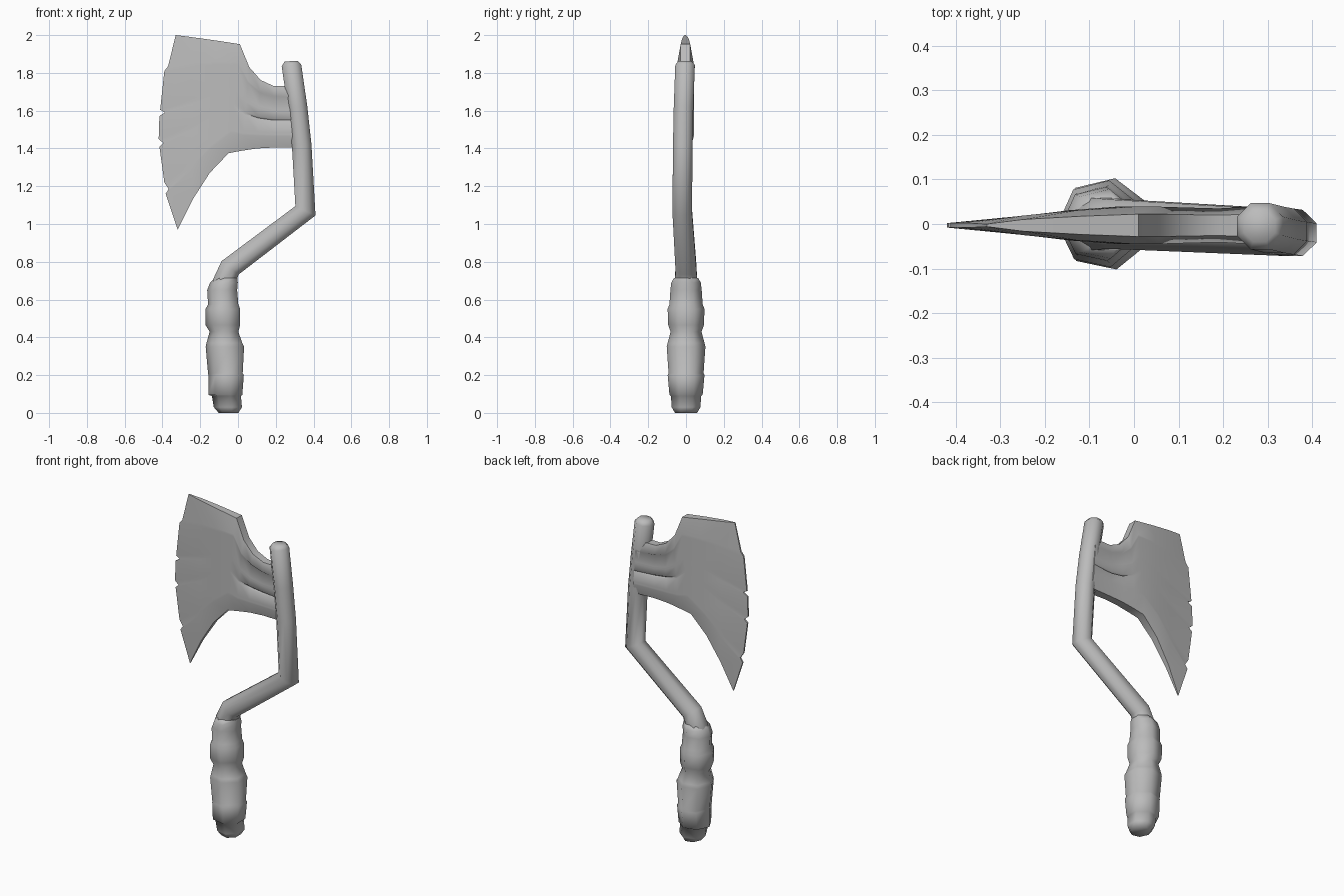
import bpy, bmesh, math
from mathutils import Vector

cube = bpy.data.objects.get("Cube")
if cube:
    bpy.data.objects.remove(cube, do_unlink=True)

GREY = (0.5, 0.5, 0.5, 1)
metal = bpy.data.materials.new("plain grey")
metal.use_nodes = True
metal.diffuse_color = GREY
metal.node_tree.nodes["Principled BSDF"].inputs["Base Color"].default_value = GREY


def finish(bm, name, angle):
    """Turn a bmesh into a smooth shaded object."""
    bmesh.ops.recalc_face_normals(bm, faces=bm.faces)
    mesh = bpy.data.meshes.new(name)
    bm.to_mesh(mesh)
    bm.free()
    mesh.materials.append(metal)
    obj = bpy.data.objects.new(name, mesh)
    bpy.context.collection.objects.link(obj)
    bpy.ops.object.select_all(action='DESELECT')
    obj.select_set(True)
    bpy.context.view_layer.objects.active = obj
    bpy.ops.object.shade_smooth_by_angle(angle=math.radians(angle))


def loft(name, rings, sides, phase, angle):
    """Skin rings given as (centre, side axis, x radius, y radius)."""
    bm = bmesh.new()
    loops = []
    for centre, axis, rx, ry in rings:
        loop = []
        for k in range(sides):
            a = math.tau * k / sides + phase
            offset = axis * rx * math.cos(a) + Vector((0, ry * math.sin(a), 0))
            loop.append(bm.verts.new(centre + offset))
        loops.append(loop)
    for lower, upper in zip(loops, loops[1:]):
        for k in range(sides):
            n = (k + 1) % sides
            bm.faces.new((lower[k], lower[n], upper[n], upper[k]))
    bm.faces.new(loops[0])
    bm.faces.new(loops[-1])
    finish(bm, name, angle)


# Bent shaft: (x, y, z, radius), mitred at every bend
path = [(-.085, 0, .6, .06), (-.075, 0, .69, .064), (-.042, 0, .768, .06),
        (.357, -.02, 1.07, .056), (.337, -.017, 1.42, .056),
        (.315, -.013, 1.62, .056), (.283, -.005, 1.84, .056), (.282, -.005, 1.862, .038)]
points = [Vector(p[:3]) for p in path]
rings = []
for i, p in enumerate(points):
    before = (p - points[max(i - 1, 0)]).normalized()
    after = (points[min(i + 1, len(points) - 1)] - p).normalized()
    tangent = (before + after).normalized()
    mitre = 1 / max(tangent.dot(after if after.length else before), .7)
    axis = Vector((tangent.z, 0, -tangent.x)).normalized()
    rings.append((p, axis, path[i][3] * mitre, path[i][3]))
loft("shaft", rings, 8, math.pi / 8, 60)

# Wrapped grip: (z, left edge, right edge, depth radius)
profile = [(0, -.10, .005, .06), (.03, -.125, .025, .078), (.09, -.135, .02, .082),
           (.095, -.153, .028, .09), (.20, -.153, .036, .1), (.21, -.155, .03, .095),
           (.35, -.167, .038, .105), (.37, -.163, .028, .1), (.43, -.147, .006, .084),
           (.465, -.168, .017, .097), (.55, -.168, .017, .1), (.575, -.155, .006, .09),
           (.65, -.16, .0, .085), (.69, -.145, .003, .08), (.715, -.12, .0, .065)]
rings = [(Vector(((a + b) / 2, 0, z)), Vector((1, 0, 0)), (b - a) / 2 * 1.04, d)
         for z, a, b, d in profile]
loft("grip", rings, 7, math.radians(78), 65)

# Blade: top and bottom outlines from cutting edge to shaft, with half thickness
top = [(-.33, 2), (-.25, 1.99), (-.12, 1.972), (.01, 1.952),
       (.06, 1.83), (.12, 1.762), (.19, 1.73), (.31, 1.73)]
bottom = [(-.32, .97), (-.24, 1.13), (-.15, 1.27), (-.05, 1.375),
          (.02, 1.388), (.1, 1.4), (.19, 1.405), (.33, 1.405)]
thick = [.005, .022, .034, .042, .042, .04, .038, .045]
# Notched cutting edge
edge = [(-.33, 2), (-.37, 1.835), (-.39, 1.81), (-.412, 1.605), (-.387, 1.59),
        (-.416, 1.572), (-.42, 1.45), (-.395, 1.428), (-.416, 1.41),
        (-.39, 1.22), (-.367, 1.185), (-.383, 1.16), (-.32, .97)]

bm = bmesh.new()
sheets = []
last = len(edge) - 1
for side in (-1, 1):
    grid = []
    for i, (ex, ez) in enumerate(edge):
        v = (edge[0][1] - ez) / (edge[0][1] - edge[-1][1])
        row = []
        for j, t in enumerate(thick):
            x = top[j][0] + (bottom[j][0] - top[j][0]) * v
            z = top[j][1] + (bottom[j][1] - top[j][1]) * v
            if j == 0:
                x, z = ex, ez
            if i in (0, last):
                t *= .6
            elif j in (5, 6) and i in (2, 7):
                t *= .75    # shallow dents in the neck
            row.append(bm.verts.new((x, side * t - .003, z)))
        grid.append(row)
    for i in range(last):
        for j in range(len(thick) - 1):
            bm.faces.new((grid[i][j], grid[i + 1][j], grid[i + 1][j + 1], grid[i][j + 1]))
    sheets.append(grid)

# Rim joining the two blade sides
def border(grid):
    return (grid[0] + [r[-1] for r in grid[1:]] + grid[-1][-2::-1]
            + [r[0] for r in grid[-2:0:-1]])

front, back = border(sheets[0]), border(sheets[1])
for k in range(len(front)):
    n = (k + 1) % len(front)
    bm.faces.new((front[k], front[n], back[n], back[k]))
finish(bm, "blade", 50)
